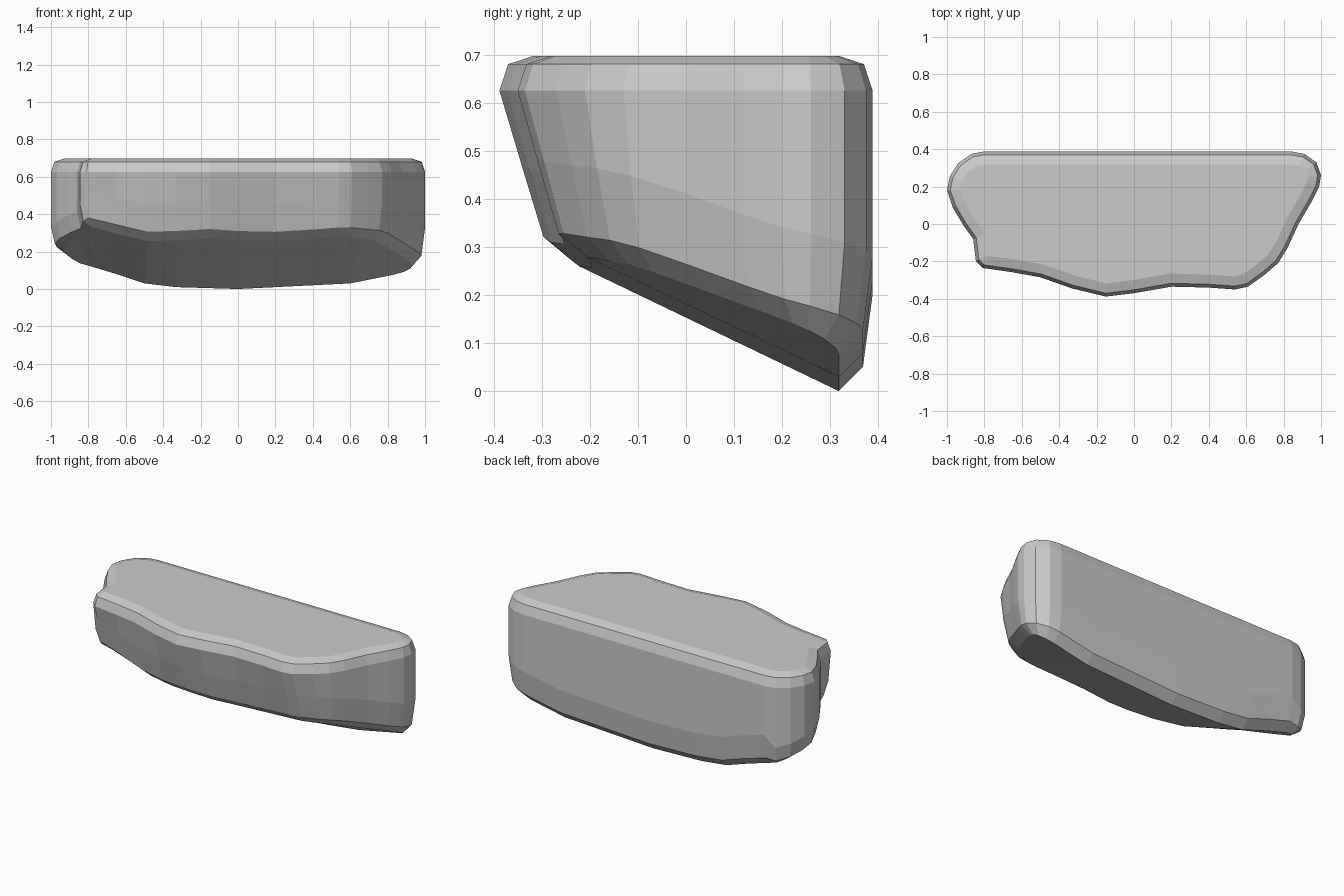
import bpy, bmesh
from mathutils import Vector

if "Cube" in bpy.data.objects:
    bpy.data.objects.remove(bpy.data.objects["Cube"])

# Plan outline of the rock ledge, counter-clockwise from the back left
OUTLINE = [(-.80, .388), (-.87, .375), (-.94, .325), (-.985, .255), (-1, .18),
           (-.97, .09), (-.91, -.01), (-.86, -.08), (-.845, -.20), (-.81, -.235),
           (-.65, -.258), (-.5, -.285), (-.33, -.345), (-.15, -.388), (0, -.37),
           (.2, -.335), (.4, -.34), (.54, -.35), (.61, -.335), (.7, -.27),
           (.77, -.21), (.82, -.13), (.88, 0), (.95, .12), (.99, .2), (1, .26),
           (.975, .33), (.91, .375), (.84, .388), (.6, .388), (.3, .388), (0, .388),
           (-.33, .388), (-.5, .388), (-.65, .388)]
# Height of the underside's back edge along x
KEEL = [(-1, .165), (-.93, .15), (-.8, .125), (-.65, .08), (-.5, .03), (-.33, .01),
        (0, 0), (.6, .03), (.85, .08), (1, .11)]


def underside(x, y):
    for (x0, z0), (x1, z1) in zip(KEEL, KEEL[1:]):
        if x <= x1:
            break
    return z0 + (z1 - z0) * (x - x0) / (x1 - x0) + .48 * (.318 - y)


def inset(d, lean):
    """Outline moved inwards by d; the front also leans back."""
    pts = [Vector(p) for p in OUTLINE]
    out = []
    for i, p in enumerate(pts):
        a = (p - pts[i - 1]).normalized()
        b = (pts[(i + 1) % len(pts)] - p).normalized()
        t = (a + b).normalized()
        q = p + d * Vector((-t.y, t.x))
        q.y += lean * max(0, -p.y / .38)
        out.append(q)
    return out


bm = bmesh.new()
rings = []

# Rounded top rim and upper wall
for d, z in ((.07, .697), (.018, .68), (0, .625)):
    rings.append([bm.verts.new((p.x, p.y, z)) for p in inset(d, 0)])

# Lower wall and rounded lower rim, following the slanted underside
base = [underside(p.x, p.y) for p in inset(.07, .08)]
for d, lean, rise in ((0, .045, .2), (.02, .07, .05), (.07, .08, 0)):
    ring = []
    for p, z in zip(inset(d, lean), base):
        k = .6 if p.x < -.82 else 1
        ring.append(bm.verts.new((p.x, p.y, z + rise * k)))
    rings.append(ring)

n = len(OUTLINE)
for up, low in zip(rings, rings[1:]):
    for i in range(n):
        j = (i + 1) % n
        bm.faces.new((up[i], low[i], low[j], up[j]))

# Flat top and slanted underside
bm.faces.new(rings[0])
bottom = bm.faces.new(rings[-1][::-1])
bmesh.ops.triangulate(bm, faces=[bottom])
bmesh.ops.recalc_face_normals(bm, faces=bm.faces)

mesh = bpy.data.meshes.new("rock_ledge")
bm.to_mesh(mesh)
bm.free()
rock = bpy.data.objects.new("rock_ledge", mesh)
bpy.context.collection.objects.link(rock)
